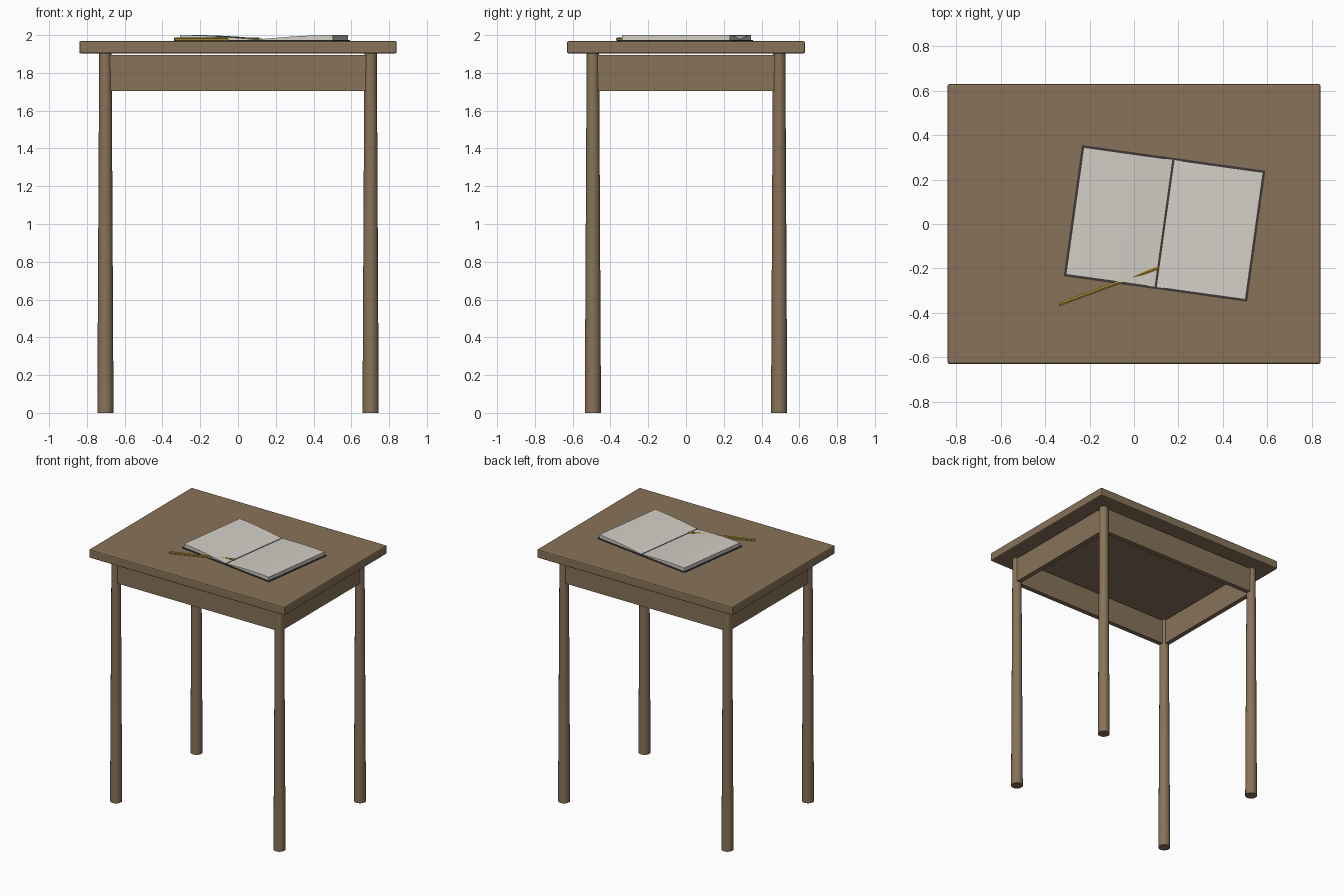
import bpy, bmesh, math
from mathutils import Vector, Matrix

if "Cube" in bpy.data.objects:
    bpy.data.objects.remove(bpy.data.objects["Cube"])


def material(name, rgb):
    m = bpy.data.materials.new(name)
    m.diffuse_color = (*rgb, 1)
    m.use_nodes = True
    m.node_tree.nodes["Principled BSDF"].inputs["Base Color"].default_value = m.diffuse_color
    return m


WOOD = material("brown wood", (0.245, 0.17, 0.098))
PAPER = material("off white paper", (0.66, 0.63, 0.57))
COVER = material("dark cover", (0.05, 0.042, 0.042))
YELLOW = material("pencil yellow", (0.42, 0.28, 0.04))


def finish(name, bm, mat, matrix=None, smooth=False):
    bmesh.ops.recalc_face_normals(bm, faces=bm.faces)
    if matrix:
        bm.transform(matrix)
    me = bpy.data.meshes.new(name)
    bm.to_mesh(me)
    bm.free()
    me.materials.append(mat)
    ob = bpy.data.objects.new(name, me)
    bpy.context.collection.objects.link(ob)
    if smooth:
        bpy.ops.object.select_all(action='DESELECT')
        ob.select_set(True)
        bpy.context.view_layer.objects.active = ob
        bpy.ops.object.shade_smooth_by_angle(angle=math.radians(40))
    return ob


def box(name, lo, hi, mat, matrix=None, bevel=0):
    bm = bmesh.new()
    bmesh.ops.create_cube(bm, size=1)
    lo, hi = Vector(lo), Vector(hi)
    for v in bm.verts:
        v.co = (lo + hi) / 2 + v.co * (hi - lo)
    if bevel:
        bmesh.ops.bevel(bm, geom=bm.edges[:], offset=bevel, segments=2,
                        profile=0.5, affect='EDGES')
    return finish(name, bm, mat, matrix)


def rod(name, r1, r2, length, sides, mat, matrix, smooth):
    bm = bmesh.new()
    bmesh.ops.create_cone(bm, cap_ends=True, segments=sides, radius1=r1,
                          radius2=r2, depth=length)
    return finish(name, bm, mat, matrix, smooth)


# Table top
box("table_top", (-0.84, -0.63, 1.903), (0.84, 0.63, 1.968), WOOD, bevel=0.008)

# Four tapered round legs
for sx, side in ((-1, "left"), (1, "right")):
    for sy, end in ((-1, "front"), (1, "back")):
        rod(f"{end}_{side}_leg", 0.043, 0.033, 1.903, 24, WOOD,
            Matrix.Translation((sx * 0.702, sy * 0.493, 0.9515)), True)

# Apron boards running between the legs
X, Y, T, Z0, Z1 = 0.723, 0.514, 0.036, 1.703, 1.896
for s, name in ((-1, "front_apron"), (1, "back_apron")):
    a, b = sorted((s * Y, s * (Y - T)))
    box(name, (-X, a, Z0), (X, b, Z1), WOOD)
for s, name in ((-1, "left_apron"), (1, "right_apron")):
    a, b = sorted((s * X, s * (X - T)))
    box(name, (a, -Y + T, Z0), (b, Y - T, Z1), WOOD)

# Open notebook, turned slightly on the table
place = Matrix.Translation((0.1375, 0.0025, 1.968)) @ Matrix.Rotation(math.radians(-7.94), 4, 'Z')
W, D = 0.417, 0.298
box("notebook_cover", (-W, -D, 0), (W, D, 0.005), COVER, place)

# Page blocks: curved top profile dipping to the spine
for s, name in ((-1, "left_pages"), (1, "right_pages")):
    bm = bmesh.new()
    u0, u1, n = 0.005, W - 0.009, 14
    profile = [(u1, 0.005), (u0, 0.005)]
    for i in range(n + 1):
        t = i / n
        profile.append((u0 + (u1 - u0) * t, 0.009 + 0.023 * math.sin(t * math.pi / 2)))
    face = bm.faces.new([bm.verts.new((s * u, -D + 0.009, z)) for u, z in profile])
    ext = bmesh.ops.extrude_face_region(bm, geom=[face])
    verts = [g for g in ext["geom"] if isinstance(g, bmesh.types.BMVert)]
    bmesh.ops.translate(bm, verts=verts, vec=(0, 2 * (D - 0.009), 0))
    finish(name, bm, PAPER, place, True)

# Hexagonal pencil, partly tucked into the left page
a, b = Vector((-0.337, -0.362, 1.977)), Vector((0.113, -0.196, 1.977))
rot = (b - a).to_track_quat('Z', 'Y').to_matrix().to_4x4()
rod("pencil", 0.0095, 0.0095, (b - a).length, 6, YELLOW,
    Matrix.Translation((a + b) / 2) @ rot, False)
